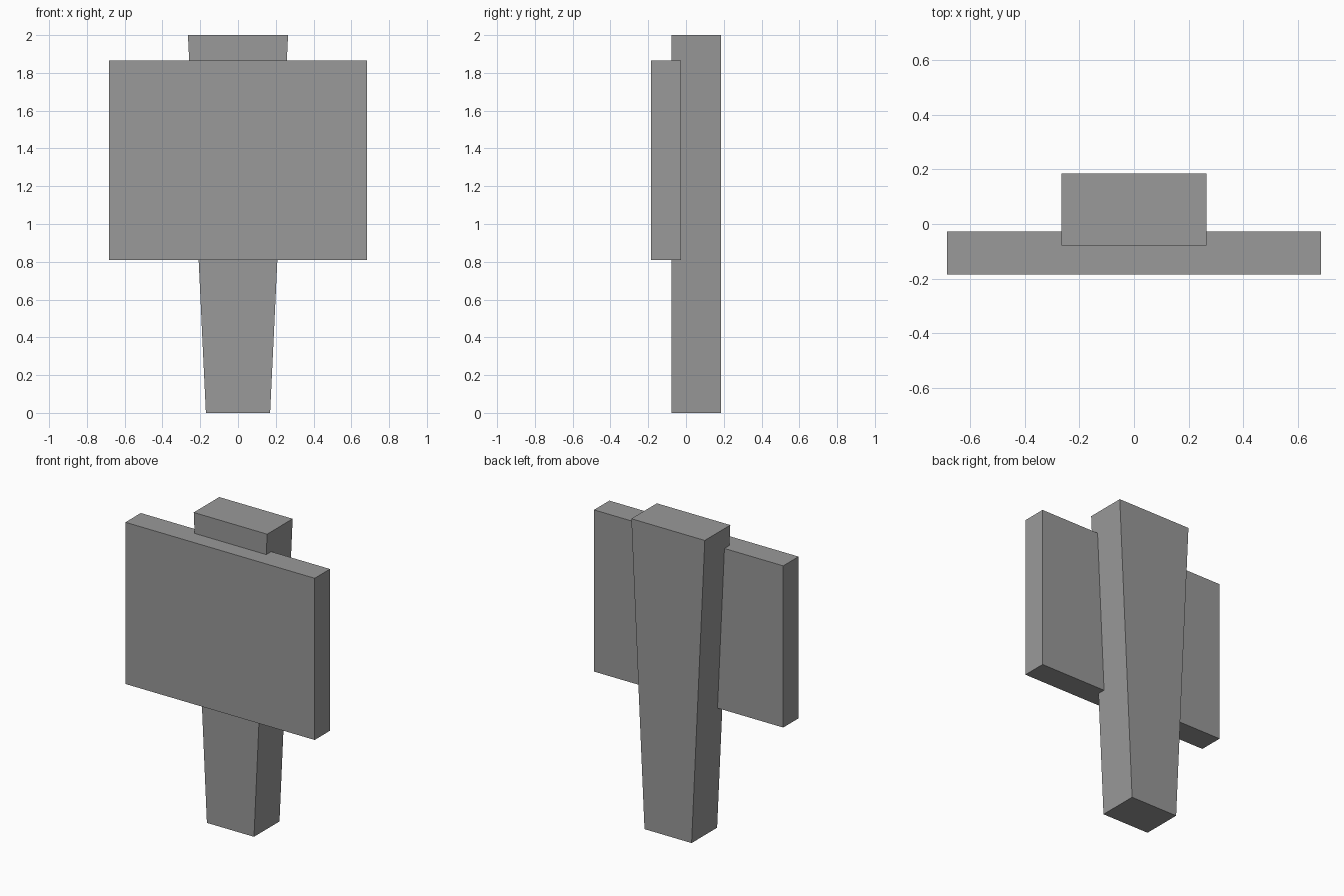
import bpy
import bmesh

default = bpy.data.objects.get("Cube")
if default:
    bpy.data.objects.remove(default, do_unlink=True)

grey = bpy.data.materials.new("plain grey")
grey.use_nodes = True
colour = (0.32, 0.32, 0.32, 1)
grey.diffuse_color = colour
grey.node_tree.nodes["Principled BSDF"].inputs["Base Color"].default_value = colour


def block(name, bottom_half, top_half, y_range, z_range):
    """Box symmetric in x whose width may change from bottom to top."""
    bm = bmesh.new()
    bmesh.ops.create_cube(bm, size=2)
    for v in bm.verts:
        upper = v.co.z > 0
        v.co.x *= top_half if upper else bottom_half
        v.co.y = y_range[v.co.y > 0]
        v.co.z = z_range[upper]
    mesh = bpy.data.meshes.new(name)
    bm.to_mesh(mesh)
    bm.free()
    mesh.materials.append(grey)
    obj = bpy.data.objects.new(name, mesh)
    bpy.context.collection.objects.link(obj)
    return obj


# Tapered post, wider at the top
block("tapered_post", 0.17, 0.265, (-0.078, 0.185), (0, 2))

# Flat board set into the front of the post
block("front_board", 0.683, 0.683, (-0.185, -0.027), (0.81, 1.865))
